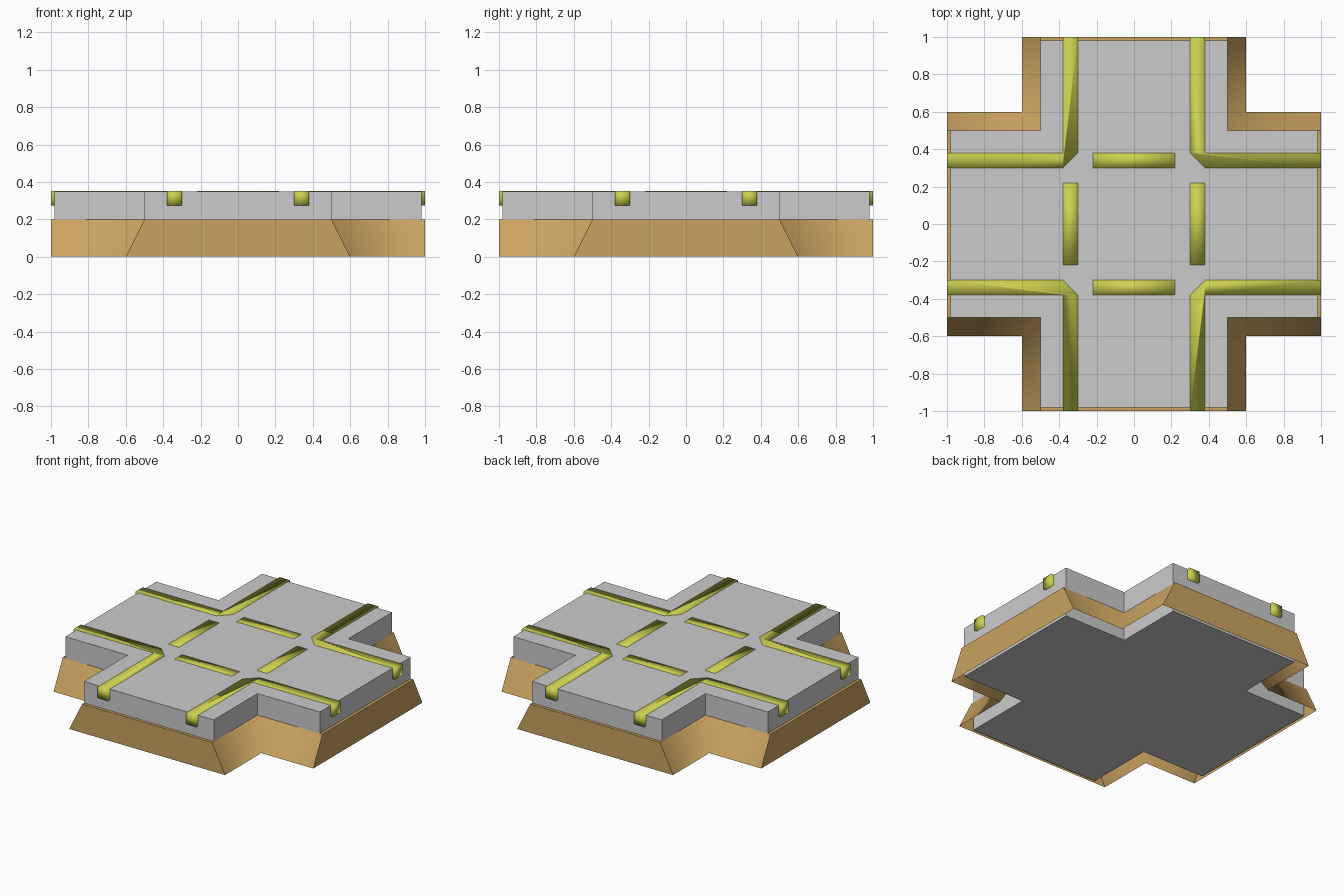
import bpy, math

if "Cube" in bpy.data.objects:
    bpy.data.objects.remove(bpy.data.objects["Cube"])


def material(name, color):
    m = bpy.data.materials.new(name)
    m.diffuse_color = color
    m.use_nodes = True
    m.node_tree.nodes["Principled BSDF"].inputs["Base Color"].default_value = m.diffuse_color
    return m


def make(name, verts, faces, mat=None, smooth=None):
    mesh = bpy.data.meshes.new(name)
    mesh.from_pydata(verts, [], faces)
    ob = bpy.data.objects.new(name, mesh)
    bpy.context.collection.objects.link(ob)
    if mat:
        mesh.materials.append(mat)
    if smooth:
        bpy.ops.object.select_all(action='DESELECT')
        bpy.context.view_layer.objects.active = ob
        ob.select_set(True)
        bpy.ops.object.shade_smooth_by_angle(angle=math.radians(smooth))
    return ob


def turn(p, k):
    x, y = p
    for _ in range(k):
        x, y = -y, x
    return x, y


def cross(w, e):
    # counter-clockwise plus outline: half width w, reach e
    return [turn(p, k) for k in range(4) for p in ((e, w), (w, w), (w, e))]


def prism(name, outline, z0, z1, mat=None, smooth=None):
    n = len(outline)
    verts = [(x, y, z) for z in (z0, z1) for x, y in outline]
    faces = [tuple(range(n))[::-1], tuple(range(n, 2 * n))]
    faces += [(i, (i + 1) % n, n + (i + 1) % n, n + i) for i in range(n)]
    return make(name, verts, faces, mat, smooth)


dirt = material("dirt", (0.60, 0.37, 0.12, 1))
yellow = material("yellow_paint", (0.60, 0.63, 0.08, 1))

# Road slab, reaching down to the ground inside the embankment
prism("road_slab", cross(0.5, 0.98), 0.0, 0.35)

# Open sloped embankment with a narrow ledge at each arm end
bottom, top, inner = cross(0.6, 1.0), cross(0.5, 1.0), cross(0.5, 0.98)
verts = [(x, y, z) for ring, z in ((bottom, 0), (top, 0.2), (inner, 0.2)) for x, y in ring]
faces = [(i, (i + 1) % 12, 12 + (i + 1) % 12, 12 + i) for i in range(12)]
faces += [(12 + i, 12 + (i + 1) % 12, 24 + (i + 1) % 12, 24 + i) for i in (2, 5, 8, 11)]
make("embankment", verts, faces, dirt, 82)

# Painted kerb lines at the corners and the dashes across each arm
a, b, z0, z1 = 0.30, 0.38, 0.275, 0.352
corner = [(b, a), (1, a), (1, b), (b, b), (b, 1), (a, 1), (a, b)]
dash = [(a, -0.22), (b, -0.22), (b, 0.22), (a, 0.22)]
for k in range(4):
    prism(f"corner_line_{k + 1}", [turn(p, k) for p in corner], z0, z1, yellow, 180)
    prism(f"dash_line_{k + 1}", [turn(p, k) for p in dash], z0, z1, yellow, 180)
